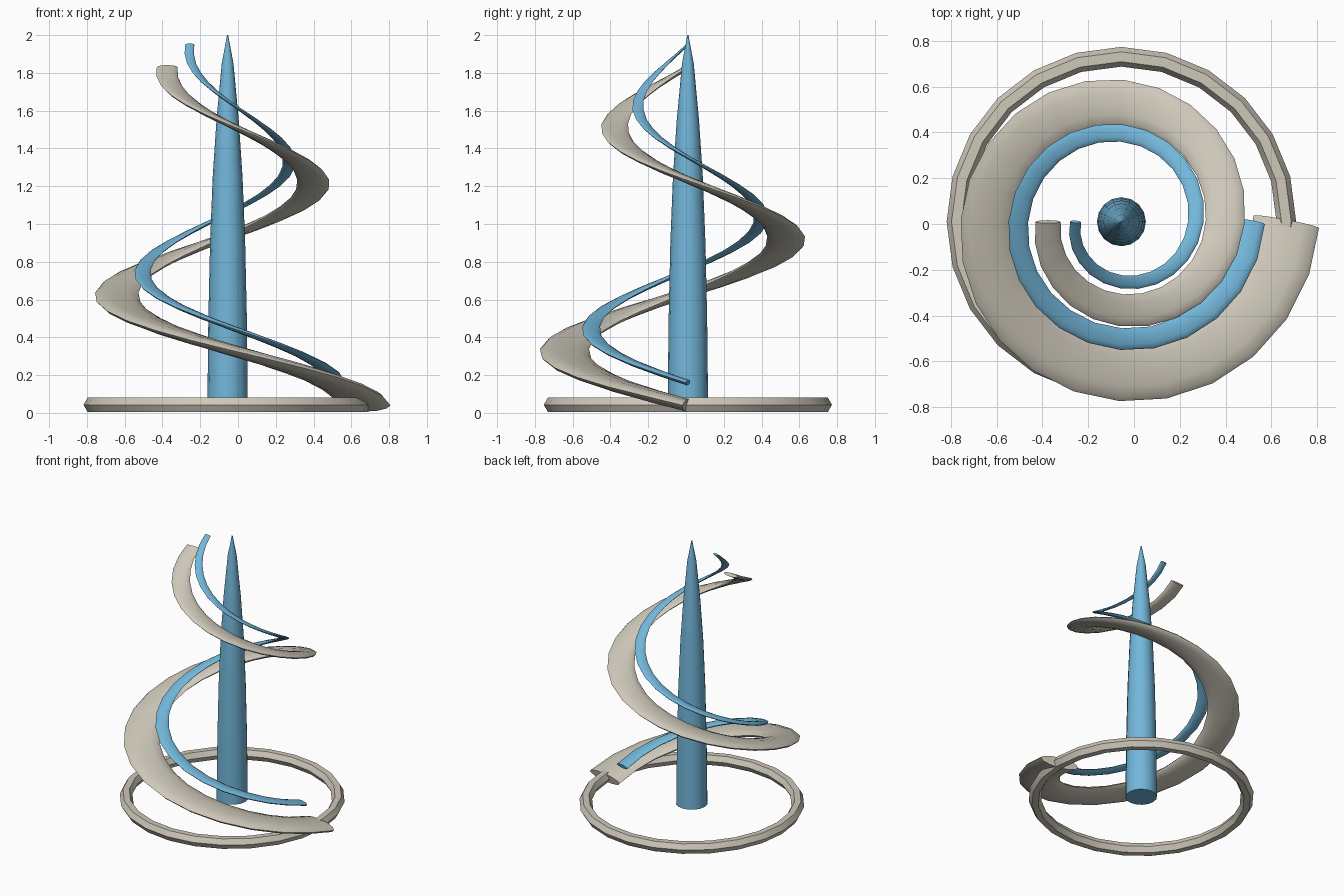
import bpy, bmesh
from math import sin, cos, pi, radians
from mathutils import Vector

cube = bpy.data.objects.get("Cube")
if cube:
    bpy.data.objects.remove(cube, do_unlink=True)

AXIS = Vector((-0.055, 0.01, 0))   # shared vertical axis of every part


def material(name, rgb):
    m = bpy.data.materials.new(name)
    m.use_nodes = True
    color = (*rgb, 1)
    m.diffuse_color = color
    m.node_tree.nodes["Principled BSDF"].inputs["Base Color"].default_value = color
    return m


stone = material("warm grey", (0.62, 0.58, 0.49))
blue = material("sky blue", (0.17, 0.47, 0.70))


def loft(name, rings, mat, closed=False):
    """Skin a row of point rings, capping the ends unless the row is closed."""
    bm = bmesh.new()
    rows = [[bm.verts.new(p + AXIS) for p in ring] for ring in rings]
    pairs = list(zip(rows, rows[1:]))
    if closed:
        pairs.append((rows[-1], rows[0]))
    else:
        bm.faces.new(rows[0])
        bm.faces.new(rows[-1])
    for a, b in pairs:
        for i in range(len(a)):
            j = (i + 1) % len(a)
            bm.faces.new((a[i], a[j], b[j], b[i]))
    bmesh.ops.remove_doubles(bm, verts=bm.verts, dist=0.0001)
    bmesh.ops.recalc_face_normals(bm, faces=bm.faces)
    mesh = bpy.data.meshes.new(name)
    bm.to_mesh(mesh)
    bm.free()
    mesh.materials.append(mat)
    obj = bpy.data.objects.new(name, mesh)
    bpy.context.collection.objects.link(obj)
    bpy.ops.object.select_all(action="DESELECT")
    obj.select_set(True)
    bpy.context.view_layer.objects.active = obj
    bpy.ops.object.shade_smooth_by_angle(angle=radians(35))
    return obj


def circle(radius, z, sides):
    return [Vector((radius * cos(2 * pi * i / sides), radius * sin(2 * pi * i / sides), z))
            for i in range(sides)]


def spiral(name, mat, radii, heights, widths, flatness, steps=36, sides=12):
    """Tapering flattened tube that climbs one and a half clockwise turns."""
    mix = lambda ends, t: ends[0] + (ends[1] - ends[0]) * t
    path = []
    for k in range(steps + 1):
        t = k / steps
        a, r = -3 * pi * t, mix(radii, t)
        path.append(Vector((r * cos(a), r * sin(a), mix(heights, t))))
    rings = []
    for k, p in enumerate(path):
        tangent = (path[min(k + 1, steps)] - path[max(k - 1, 0)]).normalized()
        side = tangent.cross(Vector((0, 0, 1))).normalized()
        up = side.cross(tangent)
        w = mix(widths, k / steps)
        rings.append([p + side * w * cos(2 * pi * i / sides)
                      + up * w * flatness * sin(2 * pi * i / sides) for i in range(sides)])
    return loft(name, rings, mat)


# Central spire
profile = [(0.107, 0.04), (0.102, 0.5), (0.093, 0.9), (0.079, 1.25),
           (0.059, 1.55), (0.031, 1.85), (0.003, 2.0)]
loft("spire", [circle(r, z, 16) for r, z in profile], blue)

# Base ring with a hexagonal section
section = [(0.72 + 0.043 * cos(i * pi / 3), 0.043 + 0.043 * sin(i * pi / 3)) for i in range(6)]
loft("base_ring", [circle(r, z, 24) for r, z in section], stone, closed=True)

# Wide outer ramp and narrow inner ramp
spiral("outer_spiral", stone, (0.72, 0.32), (0.04, 1.83), (0.145, 0.055), 0.24)
spiral("inner_spiral", blue, (0.575, 0.20), (0.16, 1.95), (0.052, 0.024), 0.3)
